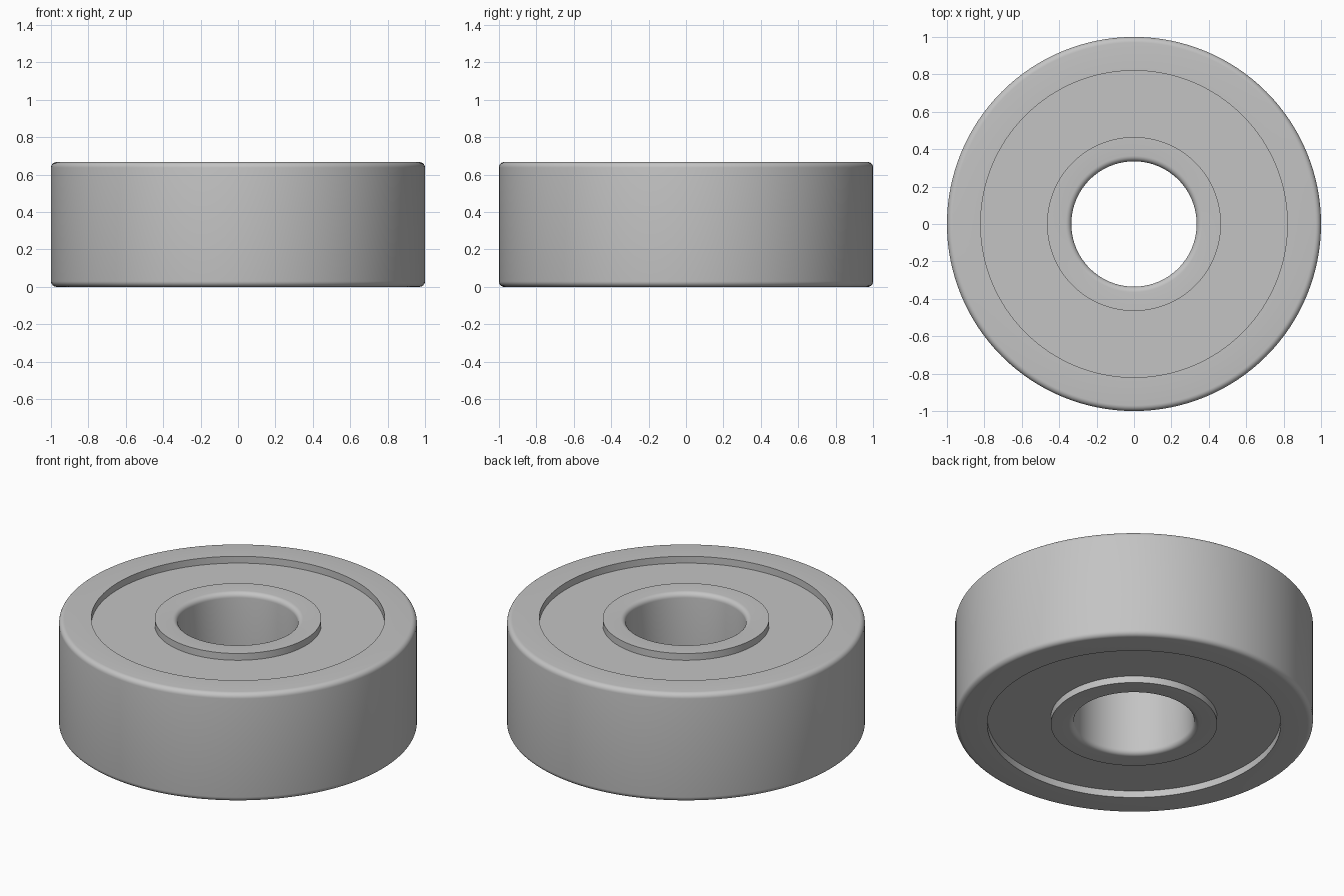
import bpy
import bmesh
from math import cos, sin, pi, radians
from mathutils import Vector

if "Cube" in bpy.data.objects:
    bpy.data.objects.remove(bpy.data.objects["Cube"])

HEIGHT = 0.667
RECESS = 0.042
FILLET = 0.03
OUTER, SHIELD_OUT, SHIELD_IN, BORE = 1.0, 0.82, 0.465, 0.335
SIDES = 128
ARC_STEPS = 6

steel = bpy.data.materials.new("steel_grey")
steel.use_nodes = True
colour = (0.55, 0.55, 0.55, 1)
steel.diffuse_color = colour
steel.node_tree.nodes["Principled BSDF"].inputs["Base Color"].default_value = colour


def fillet(r, z, start):
    """Quarter-circle of points around (r, z), counter-clockwise."""
    angles = [start + pi / 2 * i / ARC_STEPS for i in range(ARC_STEPS + 1)]
    return [(r + FILLET * cos(a), z + FILLET * sin(a)) for a in angles]


def lathe(name, profile):
    """Revolve a closed (radius, height) profile around the z axis."""
    bm = bmesh.new()
    verts = [bm.verts.new((r, 0, z)) for r, z in profile]
    edges = [bm.edges.new((v, verts[(i + 1) % len(verts)])) for i, v in enumerate(verts)]
    bmesh.ops.spin(bm, geom=verts + edges, cent=Vector(), axis=Vector((0, 0, 1)),
                   angle=2 * pi, steps=SIDES, use_merge=True)
    bmesh.ops.remove_doubles(bm, verts=bm.verts[:], dist=0.0001)
    bmesh.ops.recalc_face_normals(bm, faces=bm.faces[:])
    mesh = bpy.data.meshes.new(name)
    bm.to_mesh(mesh)
    bm.free()
    mesh.materials.append(steel)
    obj = bpy.data.objects.new(name, mesh)
    bpy.context.collection.objects.link(obj)
    bpy.ops.object.select_all(action='DESELECT')
    obj.select_set(True)
    bpy.context.view_layer.objects.active = obj
    bpy.ops.object.shade_smooth_by_angle(angle=radians(30))
    return obj


# Outer ring, rounded on its outside edges
lathe("outer_ring",
      [(SHIELD_OUT, HEIGHT), (SHIELD_OUT, 0)]
      + fillet(OUTER - FILLET, FILLET, -pi / 2)
      + fillet(OUTER - FILLET, HEIGHT - FILLET, 0))

# Inner ring, rounded on its bore edges
lathe("inner_ring",
      [(SHIELD_IN, 0), (SHIELD_IN, HEIGHT)]
      + fillet(BORE + FILLET, HEIGHT - FILLET, pi / 2)
      + fillet(BORE + FILLET, FILLET, pi))

# Recessed shield filling the gap between the rings on both sides
lathe("shield",
      [(SHIELD_IN, RECESS), (SHIELD_OUT, RECESS),
       (SHIELD_OUT, HEIGHT - RECESS), (SHIELD_IN, HEIGHT - RECESS)])
